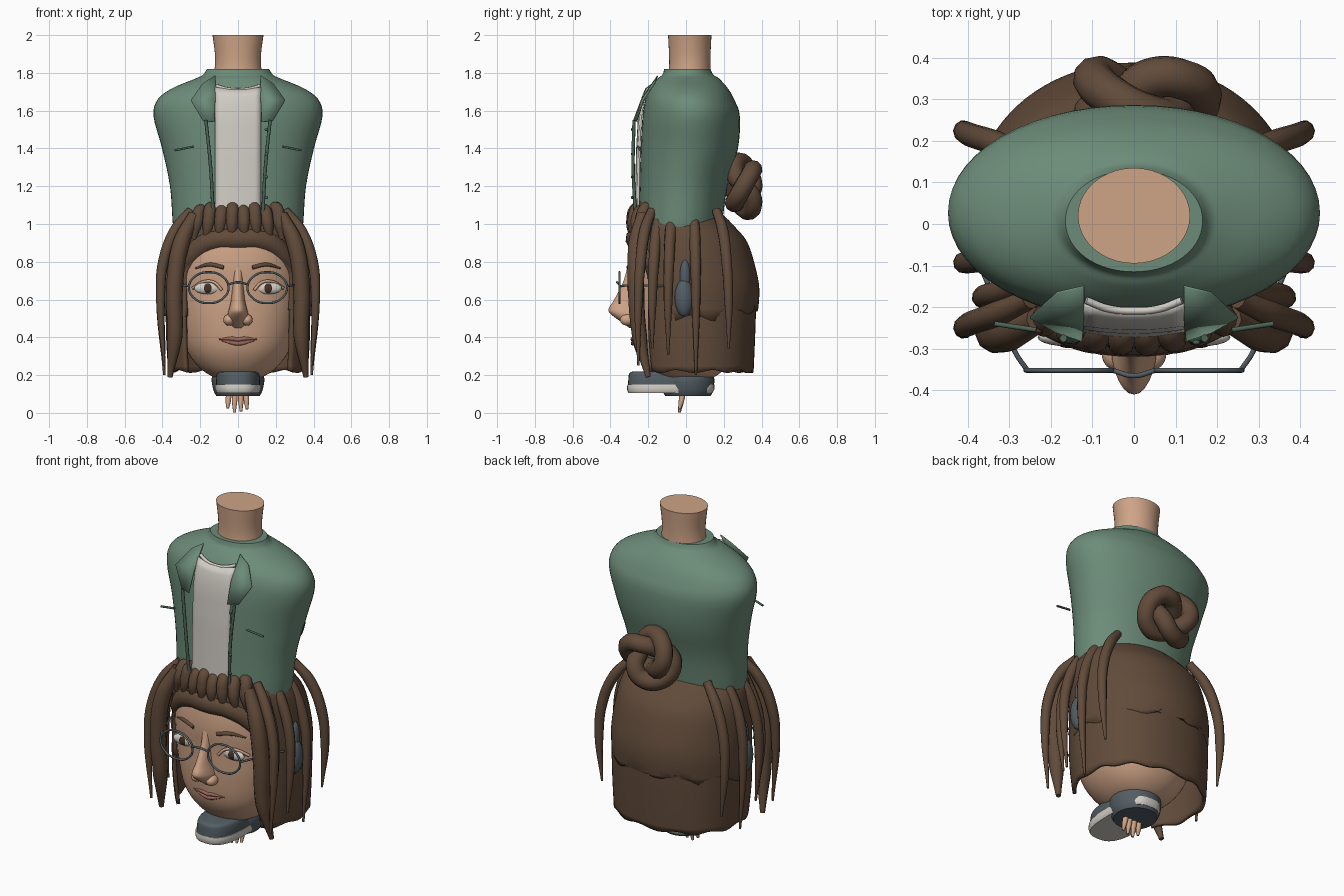
import bpy, bmesh, math
from mathutils import Vector

if "Cube" in bpy.data.objects:
    bpy.data.objects.remove(bpy.data.objects["Cube"])


def mat(name, r, g, b):
    m = bpy.data.materials.new(name)
    m.diffuse_color = (r, g, b, 1)
    m.use_nodes = True
    m.node_tree.nodes["Principled BSDF"].inputs["Base Color"].default_value = m.diffuse_color
    return m


SKIN = mat("skin", .62, .37, .24)
HAIR = mat("hair_brown", .12, .07, .042)
GREEN = mat("jacket_green", .15, .26, .19)
DARK = mat("trim_green", .07, .13, .09)
WHITE = mat("off_white", .64, .61, .56)
SLATE = mat("slate", .085, .11, .125)
IRIS = mat("iris", .06, .03, .02)
LIP = mat("lip", .33, .14, .11)


def finish(name, bm, m, thick=0):
    bmesh.ops.recalc_face_normals(bm, faces=bm.faces)
    me = bpy.data.meshes.new(name)
    bm.to_mesh(me)
    bm.free()
    ob = bpy.data.objects.new(name, me)
    bpy.context.collection.objects.link(ob)
    me.materials.append(m)
    if thick:
        mod = ob.modifiers.new("thickness", 'SOLIDIFY')
        mod.thickness = thick
        mod.offset = 0
    bpy.context.view_layer.objects.active = ob
    ob.select_set(True)
    bpy.ops.object.shade_smooth_by_angle(angle=math.radians(40))
    ob.select_set(False)
    return ob


def resample(rings, k=4):
    out = []
    for i in range(len(rings) - 1):
        p = [Vector(rings[max(0, min(len(rings) - 1, i + d))]) for d in (-1, 0, 1, 2)]
        for j in range(k):
            t = j / k
            out.append(p[1] + .5 * t * (p[2] - p[0] + t * (2 * p[0] - 5 * p[1] + 4 * p[2] - p[3]
                       + t * (3 * (p[1] - p[2]) + p[3] - p[0]))))
    return out + [Vector(rings[-1])]


def sgnpow(v, e):
    return math.copysign(abs(v) ** e, v)


def loft(name, rings, m, n=2, seg=40, k=4, opening=None, thick=0, ragged=None):
    """Rings are (z, half width, front y, back y); opening(z) is the front gap half-angle."""
    bm = bmesh.new()
    rows = []
    rs = resample(rings, k)
    for ri, (z, a, yf, yb) in enumerate(rs):
        row = []
        o = opening(z) if opening else 0
        cnt = seg + 1 if opening else seg
        for j in range(cnt):
            t = o + (2 * math.pi - 2 * o) * j / seg
            x = a * sgnpow(math.sin(t), 2 / n)
            y = (yf + yb) / 2 - (yb - yf) / 2 * sgnpow(math.cos(t), 2 / n)
            dz = ragged(t) if ragged and ri == len(rs) - 1 else 0
            row.append(bm.verts.new((x, y, z + dz)))
        rows.append(row)
    for r0, r1 in zip(rows, rows[1:]):
        for j in range(seg):
            j2 = j + 1 if opening else (j + 1) % seg
            bm.faces.new((r0[j], r0[j2], r1[j2], r1[j]))
    if not opening:
        bm.faces.new(rows[0])
        bm.faces.new(rows[-1])
    return finish(name, bm, m, thick)


def front_y(rings, x, z, n=2):
    rs = sorted(rings)
    for p, q in zip(rs, rs[1:]):
        if p[0] <= z <= q[0]:
            v = Vector(p).lerp(Vector(q), (z - p[0]) / (q[0] - p[0]))
            return (v[2] + v[3]) / 2 - (v[3] - v[2]) / 2 * max(0, 1 - abs(x / v[1]) ** n) ** (1 / n)


def tube(name, pts, r, m, radii=None, cyclic=False, res=3):
    cu = bpy.data.curves.new(name, 'CURVE')
    cu.dimensions = '3D'
    cu.bevel_depth = r
    cu.bevel_resolution = res
    cu.use_fill_caps = True
    cu.resolution_u = 6
    sp = cu.splines.new('BEZIER')
    sp.bezier_points.add(len(pts) - 1)
    sp.use_cyclic_u = cyclic
    for i, p in enumerate(pts):
        b = sp.bezier_points[i]
        b.co = p
        b.handle_left_type = b.handle_right_type = 'AUTO'
        b.radius = radii[i] if radii else 1
    cu.materials.append(m)
    ob = bpy.data.objects.new(name, cu)
    bpy.context.collection.objects.link(ob)


def ball(name, loc, size, m):
    bm = bmesh.new()
    bmesh.ops.create_uvsphere(bm, u_segments=20, v_segments=12, radius=1)
    bmesh.ops.scale(bm, vec=size, verts=bm.verts)
    bmesh.ops.translate(bm, vec=loc, verts=bm.verts)
    finish(name, bm, m)


# jacket body and neck
body = [(.92, .33, -.24, .17), (1.0, .345, -.25, .19), (1.2, .36, -.245, .22), (1.4, .402, -.24, .275),
        (1.57, .447, -.23, .285), (1.66, .425, -.215, .255), (1.72, .345, -.19, .22), (1.77, .225, -.15, .175),
        (1.79, .185, -.125, .145), (1.82, .165, -.115, .13)]
loft("jacket", body, GREEN, n=2.05, seg=56)
loft("neck", [(1.75, .135, -.1, .135), (1.83, .123, -.09, .13), (1.9, .122, -.09, .13), (2.0, .135, -.095, .135)], SKIN)

# shirt panel with neckband
bm = bmesh.new()
grid = []
for i in range(19):
    row = []
    for j in range(9):
        x = -.12 + .03 * j
        z = 1.0 + (.71 + .9 * x * x) * i / 18
        row.append(bm.verts.new((x, front_y(body, x, z, 2.05) - .018, z)))
    grid.append(row)
for a, b in zip(grid, grid[1:]):
    for j in range(8):
        bm.faces.new((a[j], a[j + 1], b[j + 1], b[j]))
finish("shirt_front", bm, WHITE, .012)
tube("shirt_neckband", [(x, front_y(body, x, 1.71 + 1.6 * x * x, 2.05) - .015, 1.71 + 1.6 * x * x)
                        for x in (-.115, -.06, 0, .06, .115)], .009, WHITE)

# lapels, front edges, pockets, buttons
for s in (-1, 1):
    bm = bmesh.new()
    vs = [bm.verts.new((s * x, y, z)) for x, y, z in
          [(.12, -.15, 1.785), (.185, -.165, 1.745), (.25, -.225, 1.655), (.185, -.26, 1.545), (.125, -.28, 1.54),
           (.12, -.235, 1.66)]]
    for tri in ((0, 1, 5), (1, 2, 5), (2, 3, 5), (3, 4, 5)):
        bm.faces.new([vs[i] for i in tri])
    finish("lapel", bm, GREEN, .006)
    tube("jacket_front_edge", [(s * .17, -.275, 1.55), (s * .145, -.28, 1.3), (s * .13, -.265, 1.02)], .009, DARK)
    tube("pocket_welt", [(s * .235, -.255, 1.41 if s > 0 else 1.39), (s * .335, -.24, 1.39 if s > 0 else 1.41)]
         if s > 0 else [(-.335, -.24, 1.39), (-.235, -.255, 1.41)], .006, DARK)
for z in (1.5, 1.37, 1.25, 1.14):
    ball("button", (.15, -.285, z), (.009, .006, .009), DARK)

# head, nose
head = [(.17, .04, -.08, .08), (.19, .13, -.15, .15), (.25, .215, -.22, .22), (.35, .28, -.275, .27),
        (.5, .32, -.295, .3), (.65, .34, -.3, .32), (.8, .34, -.31, .32), (.95, .31, -.28, .28), (1.05, .2, -.18, .18)]
loft("head", head, SKIN, n=2.2, seg=48)
loft("nose", [(.45, .03, -.3, -.2), (.48, .05, -.34, -.2), (.52, .055, -.395, -.2), (.55, .048, -.41, -.2),
              (.6, .037, -.38, -.2), (.7, .03, -.33, -.2), (.82, .04, -.3, -.2)], SKIN, seg=24)


def face(x, z, d=0):
    return (x, front_y(head, x, z, 2.2) - d, z)


# face features and glasses
for s in (-1, 1):
    ball("nostril_wing", (s * .048, -.31, .492), (.03, .04, .03), SKIN)
    ball("eye_white", face(s * .16, .66), (.072, .022, .032), WHITE)
    ball("iris", face(s * .16, .66, .012), (.026, .014, .026), IRIS)
    tube("upper_lid", [face(s * x, z, .012) for x, z in ((.085, .65), (.125, .69), (.18, .695), (.24, .66))], .008, SKIN)
    tube("eyebrow", [face(s * x, z, .002) for x, z in ((.075, .77), (.15, .785), (.225, .765))], .011, HAIR, (1, 1, .4))
    tube("glasses_rim", [(s * (.155 + .105 * math.cos(i * math.pi / 4)), -.352,
                          .663 + .082 * math.sin(i * math.pi / 4)) for i in range(8)], .006, SLATE, cyclic=True)
    tube("glasses_temple", [(s * .258, -.35, .67), (s * .285, -.31, .675), (s * .32, -.22, .675), (s * .37, -.1, .67)],
         .006, SLATE)
    ball("ear_cover", (s * .38, -.01, .61), (.04, .05, .1), SLATE)
    ball("ear_cover_strap", (s * .378, -.005, .72), (.022, .028, .09), SLATE)
tube("glasses_bridge", [(-.052, -.352, .68), (0, -.365, .692), (.052, -.352, .68)], .006, SLATE)
tube("upper_lip", [face(x, z, .002) for x, z in ((-.1, .39), (-.03, .393), (0, .388), (.03, .393), (.1, .39))],
     .011, LIP, (.3, 1, 1, 1, .3))
tube("lower_lip", [face(x, z, .002) for x, z in ((-.09, .385), (0, .368), (.09, .385))], .013, LIP, (.3, 1, .3))


# hair cap and lower curtain, open around the face
def gap(z):
    return 0 if z > .97 else math.radians(min(46, 20 + (.97 - z) * 110))


cap = [(1.08, .22, -.25, .13), (1.04, .29, -.275, .19), (.98, .335, -.29, .25), (.9, .358, -.295, .315),
       (.78, .372, -.295, .355), (.66, .378, -.295, .378), (.53, .375, -.295, .372)]
loft("hair_cap", cap, HAIR, n=2.05, seg=64, opening=gap, thick=.02,
     ragged=lambda t: .02 * math.sin(9 * t) + .03 * math.cos(2 * t))
loft("hair_curtain", [(.75, .365, -.285, .355), (.55, .372, -.285, .36), (.38, .37, -.28, .355), (.22, .36, -.26, .348)],
     HAIR, n=2.2, seg=64, opening=gap, thick=.02, ragged=lambda t: .008 * math.sin(11 * t))

# fringe roll and crown locks
tube("fringe_roll", [(x, front_y(head, x, z, 2.2) + .03, z) for x, z in
     ((-.3, .7), (-.24, .83), (-.14, .91), (0, .92), (.14, .91), (.24, .83), (.3, .7))], .065, HAIR,
     (.4, .8, 1, 1, 1, .8, .4))
for i in range(8):
    x = -.217 + .062 * i
    tube("crown_lock", [(x * .8, -.2, 1.08), (x * .92, -.26 + x * x, 1.07 + .015 * (i % 2)), (x, -.285 + x * x, 1.01),
                        (x * 1.08, -.28 + x * x, .92)], .034, HAIR, (.7, 1, 1, .5))

# long side strands: start width factor, depth, outward reach, end height
for s in (-1, 1):
    for y, out, end in ((-.24, .41, .25), (-.17, .365, .34), (-.09, .41, .31), (.05, .41, .2), (.215, .41, .34)):
        tube("side_strand", [(s * .25, y * .75, 1.07), (s * (out - .08), y * .9, .97), (s * (out - .015), y, .8),
                             (s * out, y * 1.05, .6), (s * (out - .02), y * 1.05, end)], .03, HAIR, (.8, 1, .95, .8, .2))
    tube("face_lock", [(s * .23, -.23, 1.05), (s * .3, -.26, .9), (s * .335, -.265, .68), (s * .335, -.245, .4),
                       (s * .36, -.2, .19)], .045, HAIR, (.7, 1, 1, .9, .3))

# knotted bun
knot = []
for i in range(18):
    t = 2 * math.pi * i / 18
    r = .103 + .032 * math.cos(3 * t)
    knot.append((.02 + 1.05 * r * math.cos(2 * t), .305 + .05 * math.sin(3 * t), 1.2 + r * math.sin(2 * t)))
tube("hair_bun", knot, .05, HAIR, cyclic=True)

# shoe, cuff and fingers
loft("shoe_sole", [(.105, .115, -.305, .14), (.125, .122, -.312, .15), (.15, .12, -.31, .15)], WHITE, n=2.8, k=2)
loft("shoe_upper", [(.145, .117, -.308, .145), (.18, .117, -.305, .145), (.21, .11, -.3, .145), (.22, .09, -.28, .12)],
     SLATE, n=2.6, k=3)
loft("shoe_cuff", [(.09, .115, -.11, .13), (.12, .13, -.125, .145), (.18, .14, -.13, .15), (.215, .125, -.12, .14)],
     SLATE, k=3)
for x, z in ((-.052, .025), (-.018, .002), (.015, .008), (.045, .02)):
    tube("finger", [(x * .9, -.015, .12), (x, -.025, .06), (x * 1.05, -.035, z)], .016, SKIN, (1, .9, .45))
